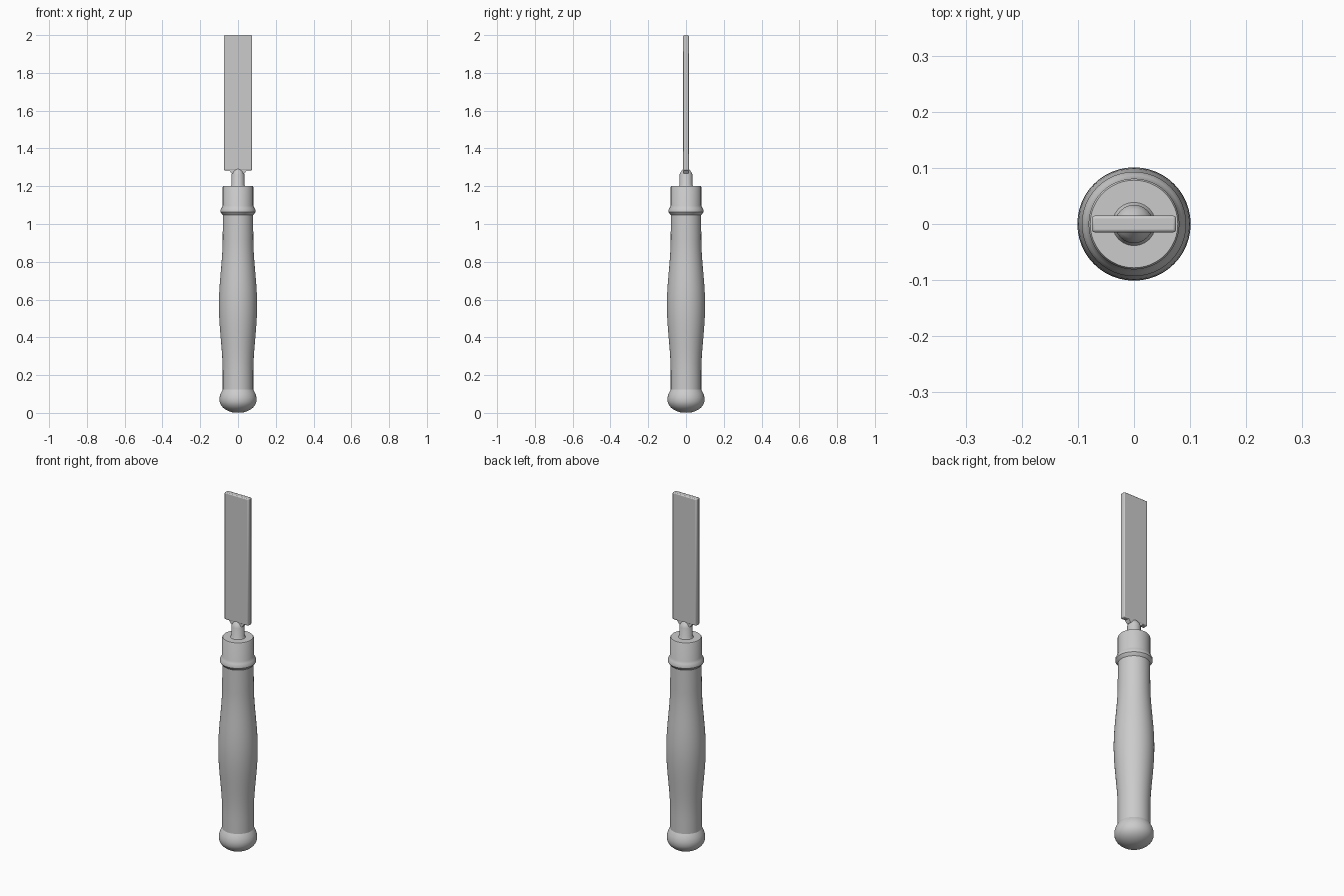
import bpy, bmesh, math
from mathutils import Matrix

if "Cube" in bpy.data.objects:
    bpy.data.objects.remove(bpy.data.objects["Cube"], do_unlink=True)

grey = bpy.data.materials.new("plain_grey")
grey.use_nodes = True
colour = (0.6, 0.6, 0.6, 1)
grey.diffuse_color = colour
grey.node_tree.nodes["Principled BSDF"].inputs["Base Color"].default_value = colour


def finish(name, bm, angle):
    bmesh.ops.recalc_face_normals(bm, faces=bm.faces[:])
    mesh = bpy.data.meshes.new(name)
    bm.to_mesh(mesh)
    bm.free()
    mesh.materials.append(grey)
    ob = bpy.data.objects.new(name, mesh)
    bpy.context.collection.objects.link(ob)
    bpy.ops.object.select_all(action='DESELECT')
    ob.select_set(True)
    bpy.context.view_layer.objects.active = ob
    bpy.ops.object.shade_smooth_by_angle(angle=math.radians(angle))
    return ob


def lathe(name, profile, sides=48, angle=35):
    """Closed turned solid from (radius, height) points."""
    bm = bmesh.new()
    rings = []
    for r, z in profile:
        ring = bmesh.ops.create_circle(bm, segments=sides, radius=r,
                                       matrix=Matrix.Translation((0, 0, z)))
        rings.append(ring["verts"])
    for a, b in zip(rings, rings[1:]):
        for i in range(sides):
            j = (i + 1) % sides
            bm.faces.new((a[i], a[j], b[j], b[i]))
    bm.faces.new(rings[0][::-1])
    bm.faces.new(rings[-1])
    return finish(name, bm, angle)


# Rounded pommel at the butt of the handle
dome = [(0.098 * math.sin(t), 0.068 - 0.068 * math.cos(t))
        for t in (math.pi / 2 * k / 10 for k in range(1, 11))]
lathe("pommel", dome + [(0.098, 0.08), (0.093, 0.1), (0.085, 0.116), (0.081, 0.123)])

# Swelling grip: straight ends with a smooth belly
grip = [(0.081, 0.11)]
for k in range(25):
    z = 0.2 + 0.72 * k / 24
    u = (z - 0.57) / 0.36
    swell = math.cos(min(1, abs(u)) * math.pi / 2) ** 2
    grip.append((0.081 + 0.02 * swell, z))
lathe("grip", grip + [(0.08, 1.06)])

# Metal collar with its raised lower ring
lathe("ferrule", [(0.078, 1.045), (0.087, 1.055), (0.093, 1.063), (0.093, 1.073),
                  (0.087, 1.085), (0.081, 1.097), (0.081, 1.195), (0.078, 1.2)])

# Round shank between collar and blade
lathe("shank", [(0.042, 1.195), (0.034, 1.207), (0.034, 1.262), (0.026, 1.278),
                (0.014, 1.292)], sides=24)

# Flat blade with softened edges
bm = bmesh.new()
bmesh.ops.create_cube(bm, size=1, matrix=Matrix.Translation((0, 0, 1.642))
                      @ Matrix.Diagonal((0.15, 0.03, 0.716, 1)))
blade = finish("blade", bm, 30)
bevel = blade.modifiers.new("soft_edges", 'BEVEL')
bevel.width = 0.005
bevel.segments = 2

# Small shoulder flaring from the shank into the blade
bm = bmesh.new()
bmesh.ops.create_cube(bm, size=1, matrix=Matrix.Translation((0, 0, 1.278))
                      @ Matrix.Diagonal((0.1, 0.028, 0.022, 1)))
for v in bm.verts:
    if v.co.z < 1.278:
        v.co.x *= 0.66
finish("blade_shoulder", bm, 30)
